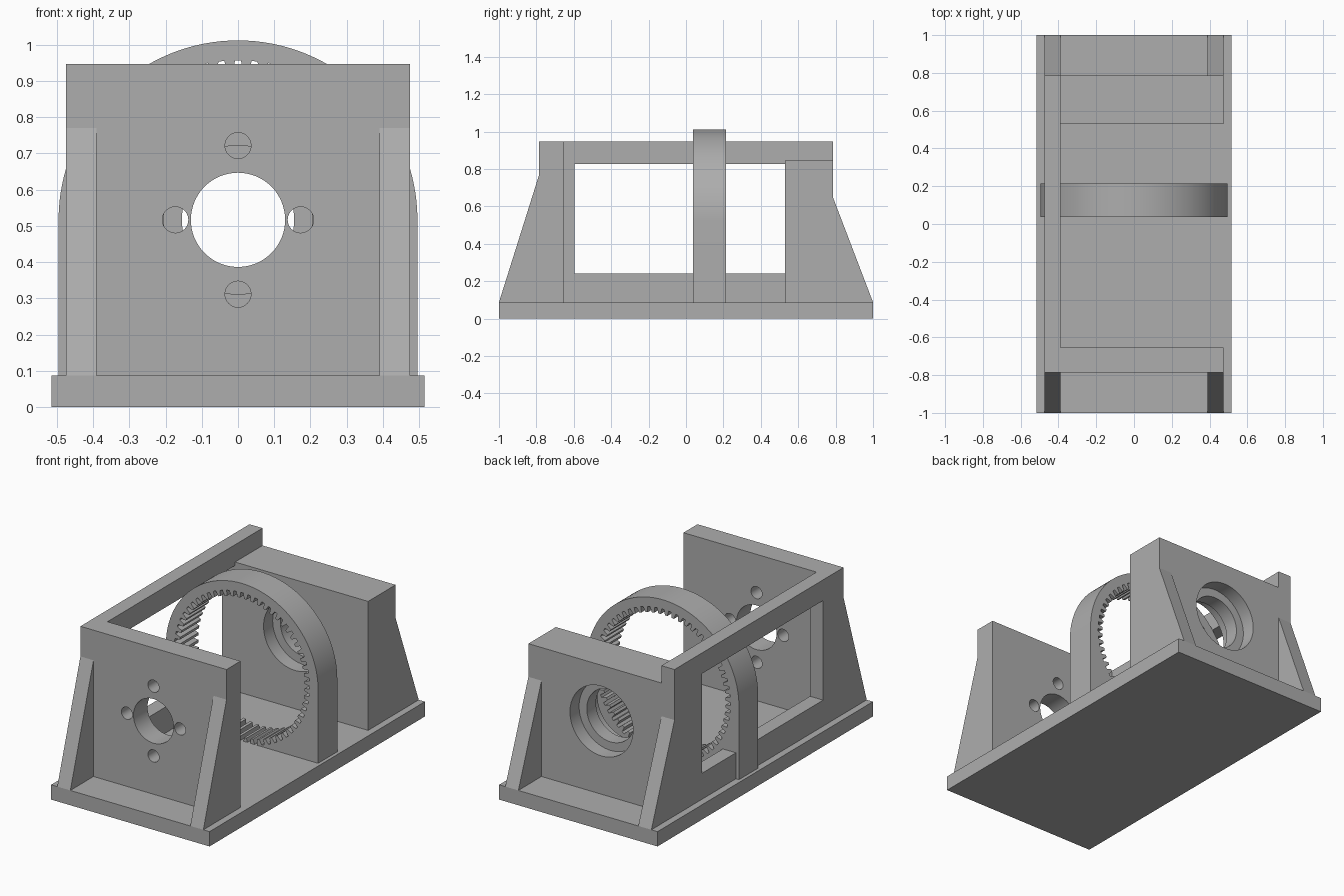
import bpy, bmesh, math
from mathutils import Vector

if "Cube" in bpy.data.objects:
    bpy.data.objects.remove(bpy.data.objects["Cube"], do_unlink=True)

grey = bpy.data.materials.new("plain grey")
grey.use_nodes = True
GREY = (0.42, 0.42, 0.42, 1)
grey.diffuse_color = GREY
grey.node_tree.nodes["Principled BSDF"].inputs["Base Color"].default_value = GREY

BASE_TOP, AXIS = 0.087, 0.517          # base height, shaft height
HALF, INNER = 0.475, 0.39              # wall outer and inner x
FRONT, BACK = -0.785, 0.785            # outer faces of the end walls


def prism(name, points, axis, lo, hi):
    """Extrude a profile along x (points are y, z) or y (points are x, z)."""
    place = (lambda a, b, d: (d, a, b)) if axis == "x" else (lambda a, b, d: (a, d, b))
    bm = bmesh.new()
    face = bm.faces.new([bm.verts.new(place(a, b, lo)) for a, b in points])
    new = bmesh.ops.extrude_face_region(bm, geom=[face])["geom"]
    shift = Vector(place(0, 0, hi - lo))
    bmesh.ops.translate(bm, vec=shift, verts=[v for v in new if isinstance(v, bmesh.types.BMVert)])
    bmesh.ops.recalc_face_normals(bm, faces=bm.faces)
    mesh = bpy.data.meshes.new(name)
    bm.to_mesh(mesh)
    bm.free()
    mesh.materials.append(grey)
    obj = bpy.data.objects.new(name, mesh)
    bpy.context.collection.objects.link(obj)
    return obj


def rect(a0, a1, b0, b1):
    return [(a0, b0), (a1, b0), (a1, b1), (a0, b1)]


def box(name, x, y, z):
    return prism(name, rect(*x, *z), "y", *y)


def circle(radius, cx=0, cz=AXIS, n=64):
    return [(cx + radius * math.cos(math.tau * i / n), cz + radius * math.sin(math.tau * i / n))
            for i in range(n)]


def cut(target, cutters):
    for c in cutters:
        mod = target.modifiers.new("cut", "BOOLEAN")
        mod.operation, mod.solver, mod.object = "DIFFERENCE", "EXACT", c
    graph = bpy.context.evaluated_depsgraph_get()
    mesh = bpy.data.meshes.new_from_object(target.evaluated_get(graph))
    target.modifiers.clear()
    target.data = mesh
    for c in cutters:
        bpy.data.objects.remove(c, do_unlink=True)


def smooth(obj):
    bpy.ops.object.select_all(action="DESELECT")
    obj.select_set(True)
    bpy.context.view_layer.objects.active = obj
    bpy.ops.object.shade_smooth_by_angle(angle=math.radians(20))


# Base plate
box("base_plate", (-0.515, 0.515), (-1, 1), (0, BASE_TOP))

# Front plate with shaft hole and four bolt holes
front_plate = box("front_plate", (-HALF, HALF), (FRONT, -0.655), (BASE_TOP, 0.947))
bolts = [(-0.173, AXIS), (0.173, AXIS), (0, AXIS + 0.205), (0, AXIS - 0.205)]
holes = [prism("hole", circle(0.13), "y", -0.9, -0.5)]
holes += [prism("hole", circle(0.036, x, z, 24), "y", -0.9, -0.5) for x, z in bolts]
cut(front_plate, holes)
smooth(front_plate)

# Back block with a bearing seat on each face and a lip between them
back_block = box("back_block", (-INNER, HALF), (0.53, BACK), (BASE_TOP, 0.845))
cut(back_block, [prism("seat", circle(0.205), "y", 0.4, 0.615),
                 prism("seat", circle(0.205), "y", 0.7, 0.9),
                 prism("bore", circle(0.155), "y", 0.5, 0.8)])
smooth(back_block)

# Side wall with a rectangular window
side_wall = prism("side_wall", rect(-0.655, BACK, BASE_TOP, 0.947), "x", -HALF, -INNER)
cut(side_wall, [prism("window", rect(-0.595, 0.53, 0.24, 0.825), "x", -0.6, -0.3)])

# Triangular gussets at both ends
for side, x0, x1 in (("right", -HALF, -INNER), ("left", INNER, HALF)):
    for end, y, tip, top in (("front", FRONT, -1, 0.77), ("back", BACK, 1, 0.65)):
        prism(f"{end}_gusset_{side}", [(y, BASE_TOP), (tip, BASE_TOP), (y, top)], "x", x0, x1)

# Arched housing with an internal ring gear
R, N = 0.495, 64
arch = [(R * math.cos(math.pi * i / N), AXIS + R * math.sin(math.pi * i / N)) for i in range(N + 1)]
ring_gear = prism("ring_gear", arch + [(-R, BASE_TOP), (R, BASE_TOP)], "y", 0.037, 0.215)
TEETH, TIP, ROOT = 60, 0.408, 0.44
profile = []
for t in range(TEETH):
    for offset, r in ((-0.32, TIP), (-0.18, ROOT), (0.18, ROOT), (0.32, TIP)):
        a = math.tau * (t + offset) / TEETH
        profile.append((r * math.cos(a), AXIS + r * math.sin(a)))
cut(ring_gear, [prism("teeth", profile, "y", 0, 0.3)])
smooth(ring_gear)
